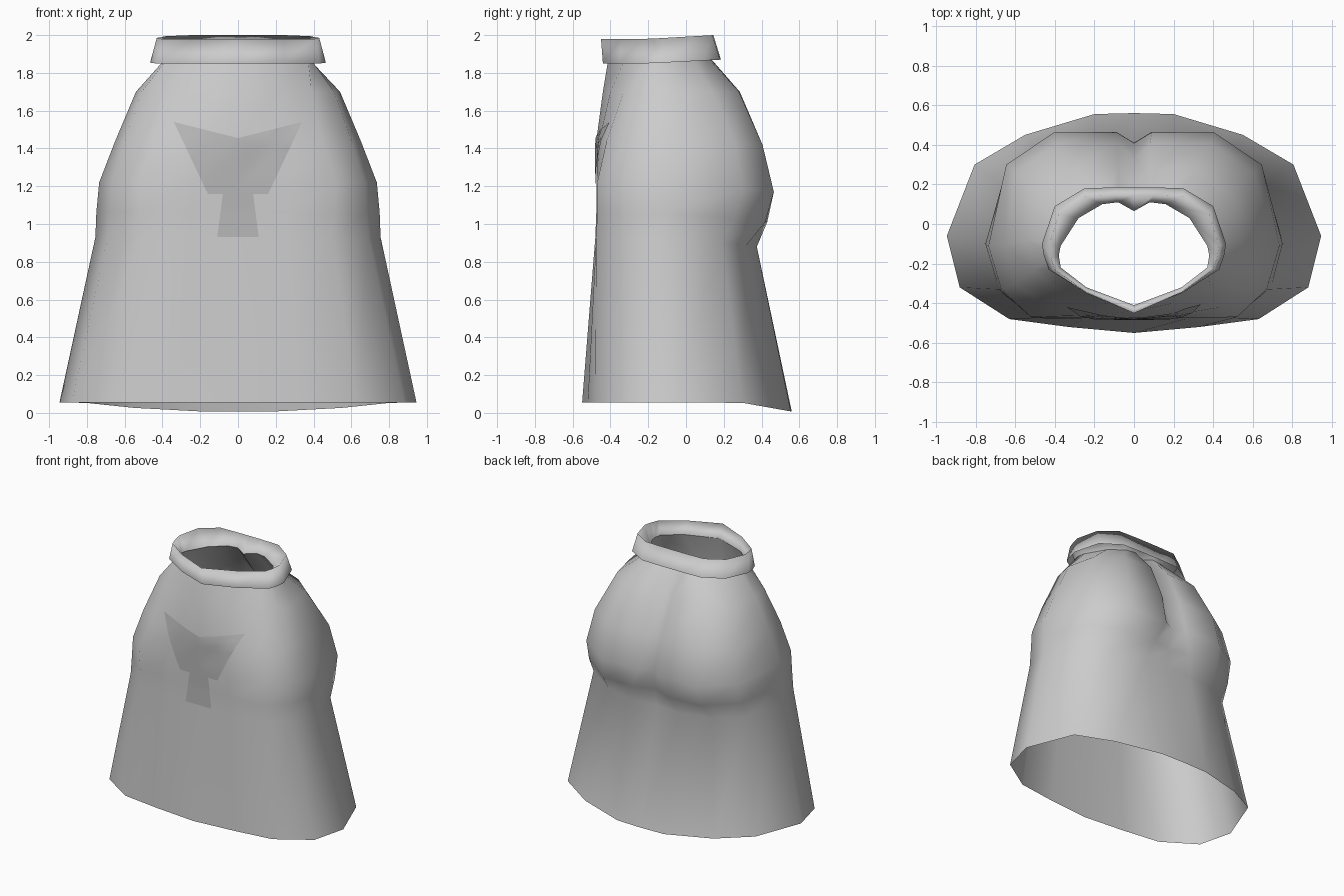
import bpy
import bmesh
from mathutils import Vector
from mathutils.bvhtree import BVHTree

default = bpy.data.objects.get("Cube")
if default:
    bpy.data.objects.remove(default, do_unlink=True)


def make_material(name, grey):
    material = bpy.data.materials.new(name)
    material.use_nodes = True
    colour = (grey, grey, grey, 1)
    material.diffuse_color = colour
    material.node_tree.nodes["Principled BSDF"].inputs["Base Color"].default_value = colour
    return material


cloth = make_material("light grey cloth", 0.6)
shade = make_material("darker grey panel", 0.47)


def finish(bm, name, material):
    """Turn a bmesh into a smooth-shaded object."""
    mesh = bpy.data.meshes.new(name)
    bm.to_mesh(mesh)
    bm.free()
    mesh.materials.append(material)
    mesh.shade_smooth()
    obj = bpy.data.objects.new(name, mesh)
    bpy.context.collection.objects.link(obj)


def full_ring(half, front_z, back_z, level_until):
    """Mirror a half outline (front centre to back centre) into a closed ring.
    Height stays at front_z up to level_until in y, then eases to back_z."""
    deepest = max(y for x, y in half)
    points = []
    for x, y in half:
        blend = max(0, (y - level_until) / (deepest - level_until))
        points.append(Vector((x, y, front_z + (back_z - front_z) * blend)))
    mirrored = [Vector((-p.x, p.y, p.z)) for p in points[-2:0:-1]]
    return points + mirrored


def loft(rings):
    """Skin a stack of equal rings, listed in order."""
    bm = bmesh.new()
    rows = [[bm.verts.new(p) for p in ring] for ring in rings]
    for low, high in zip(rows, rows[1:]):
        count = len(low)
        for i in range(count):
            j = (i + 1) % count
            bm.faces.new((low[i], low[j], high[j], high[i]))
    bm.normal_update()
    return bm


# Skirt outlines: flared hem, fold under the seat, cheeks, hips, seat, upper seat, waist
hem = [(0, -.55), (.33, -.52), (.63, -.48), (.88, -.32), (.945, -.06),
       (.805, .3), (.55, .45), (.2, .555), (0, .56)]
fold = [(0, -.48), (.26, -.48), (.5, -.475), (.69, -.33), (.755, -.1),
        (.66, .19), (.45, .32), (.2, .375), (0, .36)]
cheeks = [(0, -.475), (.26, -.475), (.51, -.47), (.68, -.33), (.75, -.1),
          (.65, .26), (.42, .42), (.16, .43), (0, .38)]
hips = [(0, -.475), (.25, -.475), (.52, -.47), (.67, -.33), (.735, -.11),
        (.645, .3), (.4, .465), (.09, .465), (0, .41)]
seat = [(0, -.475), (.2, -.46), (.44, -.42), (.6, -.3), (.65, -.1),
        (.6, .26), (.39, .405), (.08, .405), (0, .33)]
upper = [(0, -.44), (.2, -.4), (.39, -.33), (.51, -.23), (.54, -.08),
         (.49, .14), (.32, .28), (.08, .285), (0, .2)]
waist = [(0, -.41), (.24, -.32), (.37, -.22), (.38, -.16), (.37, -.11),
         (.28, .03), (.16, .1), (.08, .11), (0, .065)]
waist_ring = full_ring(waist, 1.88, 1.9, 0)

skirt = loft([
    full_ring(hem, .055, .007, .29),
    full_ring(fold, .93, .88, 0),
    full_ring(cheeks, 1.06, 1.01, 0),
    full_ring(hips, 1.22, 1.17, 0),
    full_ring(seat, 1.44, 1.42, 0),
    full_ring(upper, 1.7, 1.7, 0),
    waist_ring,
])
surface = BVHTree.FromBMesh(skirt)
finish(skirt, "skirt", cloth)

# Waistband: a flared collar whose lip folds down to the waist edge
band_low = [(0, -.44), (.24, -.35), (.43, -.23), (.455, -.16), (.465, -.1),
            (.4, .09), (.25, .18), (.1, .185), (0, .185)]
band_high = [(0, -.45), (.24, -.345), (.4, -.23), (.42, -.17), (.43, -.11),
             (.38, .05), (.25, .14), (.1, .145), (0, .145)]
finish(loft([
    full_ring(band_low, 1.85, 1.87, -.2),
    full_ring(band_high, 1.98, 2, -.2),
    waist_ring,
]), "waistband", cloth)


# Front panel: wide V above a short flared tab, laid onto the skirt
def lay_on_skirt(corners, steps=8):
    """Grid a quad given as (x, z) corners and drop it onto the skirt front."""
    a, b, c, d = [Vector(corner) for corner in corners]
    rows = []
    for i in range(steps + 1):
        left, right = a.lerp(d, i / steps), b.lerp(c, i / steps)
        row = []
        for j in range(steps + 1):
            x, z = left.lerp(right, j / steps)
            hit = surface.ray_cast(Vector((x, -2, z)), Vector((0, 1, 0)))[0]
            row.append(panel.verts.new((x, hit.y - .006, z)))
        rows.append(row)
    for low, high in zip(rows, rows[1:]):
        for j in range(steps):
            panel.faces.new((low[j], low[j + 1], high[j + 1], high[j]))


panel = bmesh.new()
v_half = [(0, 1.16), (.16, 1.16), (.34, 1.54), (0, 1.455)]
tab_half = [(0, .93), (.11, .93), (.08, 1.16), (0, 1.16)]
for side in (-1, 1):
    for quad in (v_half, tab_half):
        lay_on_skirt([(side * x, z) for x, z in quad])
bmesh.ops.remove_doubles(panel, verts=panel.verts, dist=.0005)
bmesh.ops.recalc_face_normals(panel, faces=panel.faces)
if sum(face.normal.y for face in panel.faces) > 0:
    bmesh.ops.reverse_faces(panel, faces=panel.faces)
finish(panel, "front_panel", shade)
